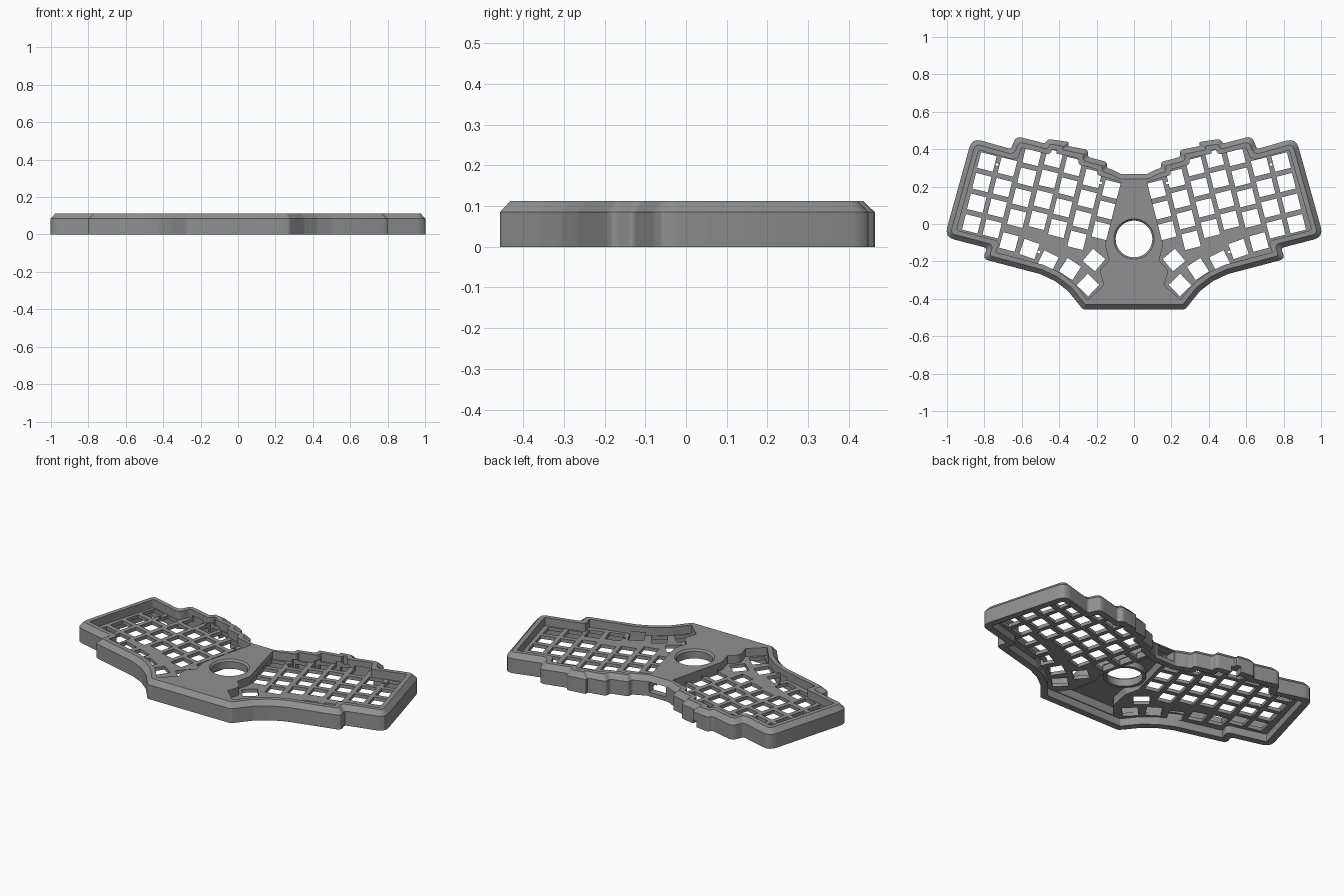
import bpy, bmesh, math
from mathutils import Vector, Matrix

if "Cube" in bpy.data.objects:
    bpy.data.objects.remove(bpy.data.objects["Cube"])

S = 187.0                       # drawing units per model unit
TOP, SHOULDER = 0.113, 0.085    # rim top, start of the chamfer
FLOOR, UNDER = 0.065, 0.045     # switch plate top and underside
TILT = math.radians(-14)


def P(x, y):
    return Vector(((x - 1134) / S, (225 - y) / S))


def mirror(v):
    return Vector((-v.x, v.y))


def offset(pts, d):
    """Move every edge of a counter-clockwise polygon inwards by d."""
    out = []
    for i, p in enumerate(pts):
        a, b = (p - pts[i - 1]).normalized(), (pts[(i + 1) % len(pts)] - p).normalized()
        na, nb = Vector((-a.y, a.x)), Vector((-b.y, b.x))
        out.append(p + (na + nb) * (d / (1 + na.dot(nb))))
    return out


def rounded(pts, radii, d=0.0, seg=5):
    """Round each corner with a fixed number of points."""
    out = []
    for i, p in enumerate(pts):
        a, b = p - pts[i - 1], pts[(i + 1) % len(pts)] - p
        turn = a.angle_signed(b)        # clockwise positive
        r = max(radii[i] - d, 0.004) if turn < 0 else radii[i] + d
        t = min(r * math.tan(abs(turn) / 2), 0.45 * a.length, 0.45 * b.length)
        s, e = p - a.normalized() * t, p + b.normalized() * t
        for k in range(seg):
            f = k / (seg - 1)
            out.append(s * (1 - f) ** 2 + p * 2 * f * (1 - f) + e * f * f)
    return out


def add_loft(bm, rings):
    """Closed solid through rings of (points, z), bottom to top."""
    loops = [[bm.verts.new((p.x, p.y, z)) for p in pts] for pts, z in rings]
    n = len(loops[0])
    for lo, hi in zip(loops, loops[1:]):
        for i in range(n):
            j = (i + 1) % n
            bm.faces.new((lo[i], lo[j], hi[j], hi[i]))
    bm.faces.new(loops[0][::-1])
    bm.faces.new(loops[-1])


def make(name, solids):
    bm = bmesh.new()
    for rings in solids:
        add_loft(bm, rings)
    bmesh.ops.recalc_face_normals(bm, faces=bm.faces)
    me = bpy.data.meshes.new(name)
    bm.to_mesh(me)
    bm.free()
    ob = bpy.data.objects.new(name, me)
    bpy.context.collection.objects.link(ob)
    return ob


def cut(target, cutter):
    mod = target.modifiers.new("cut", 'BOOLEAN')
    mod.object, mod.operation, mod.solver = cutter, 'DIFFERENCE', 'EXACT'
    bpy.context.view_layer.objects.active = target
    bpy.ops.object.modifier_apply(modifier=mod.name)
    bpy.data.objects.remove(cutter)


def box(c, w, h, ang, z0, z1):
    m = Matrix.Rotation(ang, 2)
    pts = [c + m @ Vector((x * w / 2, y * h / 2)) for x, y in ((-1, -1), (1, -1), (1, 1), (-1, 1))]
    return [(pts, z0), (pts, z1)]


def circle(c, r, n):
    return [c + Vector((math.cos(2 * math.pi * i / n), math.sin(2 * math.pi * i / n))) * r for i in range(n)]


# Case outline, left half from back to front: x, y, corner radius
HALF = [(1121, 175, 4), (1113, 171, 4), (1107, 169, 3), (1107, 163, 5), (1088, 158, 3),
        (1088, 151, 5), (1068, 147, 3), (1069, 143, 5), (1048, 140, 5), (1045, 144.5, 3),
        (1016, 137, 10), (1011, 150, 3), (972, 139, 10), (944.5, 238, 10), (987, 249, 3),
        (983, 260, 8), (1040, 275, 12), (1055, 282, 10), (1068, 292, 10), (1083, 310.5, 5)]
left = [P(x, y) for x, y, r in HALF]
rad = [r / S for x, y, r in HALF]
outline = left + [mirror(p) for p in reversed(left)]
radii = rad + rad[::-1]


def ring(d):
    return rounded(offset(outline, d), radii, d)


case = make("keyboard_case", [[(ring(0), 0), (ring(0), SHOULDER), (ring(0.026), TOP)]])

# Hollow underside, with a taller hollow below the centre
cut(case, make("underside", [[(ring(0.04), -0.1), (ring(0.04), UNDER)]]))
mid = [P(*q) for q in ((1126, 184), (1110, 247), (1114, 262), (1109, 287), (1097, 302))]
mid += [mirror(p) for p in reversed(mid)]
cut(case, make("centre_hollow", [[(mid, -0.1), (mid, 0.095)]]))

# Sunken key wells
inner = [P(*q) for q in ((1104, 286), (1099, 271), (1109, 262), (1105, 246), (1121, 183))]
well_sharp = offset(outline, 0.052)[2:len(left)] + inner
well_rad = rad[2:] + [3 / S] * len(inner)
well = rounded(well_sharp, well_rad, 0.04)
right_well = [mirror(p) for p in reversed(well)]
cut(case, make("wells", [[(w, FLOOR), (w, 0.2)] for w in (well, right_well)]))

# Switch holes: seven staggered columns, then the fanned bottom row
keys = []
step = Vector((-5.1, 20.6))
for n, (x, y) in enumerate([(987, 163), (1007.5, 168), (1032, 157.5), (1053.5, 159.5),
                            (1073, 167.6), (1092.3, 179.5), (1111.5, 190.5)]):
    for row in range(3 if n == 6 else 4):
        keys.append((x + step.x * row, y + step.y * row, TILT))
for x, y, deg in [(1009, 243, -15), (1029.5, 250, -19), (1048, 262, -27), (1070, 270, -33),
                  (1088, 286, -44), (1094, 261, -40)]:
    keys.append((x, y, math.radians(deg)))
holes = []
for x, y, a in keys:
    c = P(x, y)
    holes.append(box(c, 0.086, 0.086, a, 0.02, 0.08))
    holes.append(box(mirror(c), 0.086, 0.086, -a, 0.02, 0.08))
cut(case, make("switch_holes", holes))

# Small screw holes in the plate
screws = []
for x, y in ((997, 165.5), (1101, 184), (1039, 253)):
    for c in (P(x, y), mirror(P(x, y))):
        pts = circle(c, 0.008, 10)
        screws.append([(pts, 0.02), (pts, 0.08)])
cut(case, make("screw_holes", screws))

# Ball opening with a bevelled lip
BALL = Vector((0, -0.08))
r0, r1 = circle(BALL, 0.098, 48), circle(BALL, 0.108, 48)
cut(case, make("ball_opening", [[(r0, -0.1), (r0, TOP - 0.01), (r1, TOP + 0.0002)]]))

# Cable ports in the back wall
cut(case, make("ports", [box(Vector((0, 0.25)), 0.11, 0.08, 0, 0.025, 0.085),
                         box(P(1066, 150), 0.05, 0.14, TILT, -0.02, 0.035)]))

# Collar under the ball opening
collar = make("ball_collar", [[(circle(BALL, 0.116, 48), 0.06), (circle(BALL, 0.116, 48), 0.1)]])
bore = circle(BALL, 0.098, 48)
cut(collar, make("collar_bore", [[(bore, 0), (bore, 0.2)]]))

# One grey for everything
grey = bpy.data.materials.new("mid_grey")
grey.diffuse_color = (0.28, 0.28, 0.28, 1)
grey.use_nodes = True
grey.node_tree.nodes["Principled BSDF"].inputs["Base Color"].default_value = grey.diffuse_color
for ob in (case, collar):
    ob.data.materials.clear()
    ob.data.materials.append(grey)
    for poly in ob.data.polygons:
        poly.material_index = 0
    bpy.ops.object.select_all(action='DESELECT')
    ob.select_set(True)
    bpy.context.view_layer.objects.active = ob
    bpy.ops.object.shade_smooth_by_angle(angle=math.radians(25))
